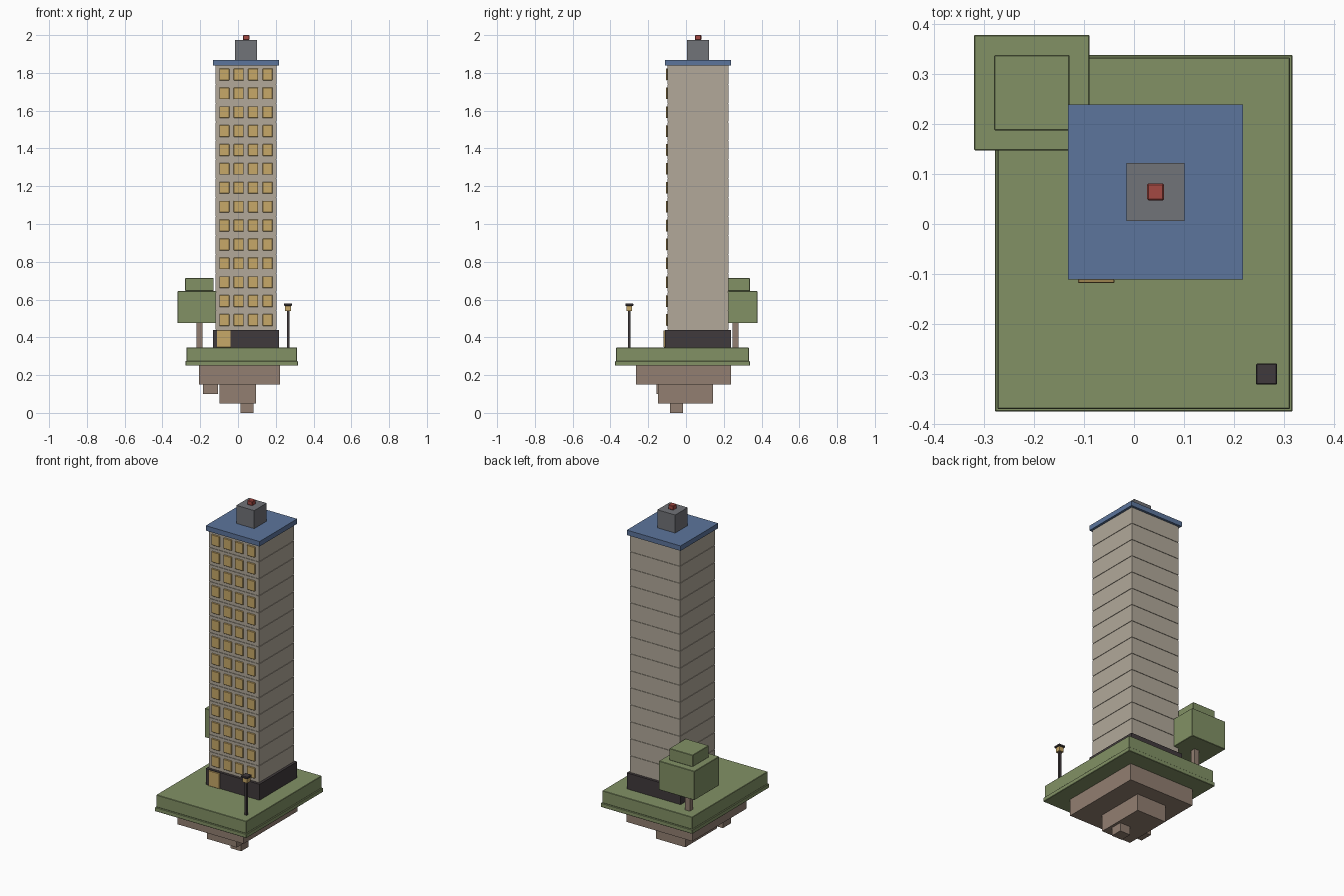
import bpy, bmesh
from mathutils import Vector

if "Cube" in bpy.data.objects:
    bpy.data.objects.remove(bpy.data.objects["Cube"])


def material(name, rgb):
    """Flat colour from 0-255 sRGB values."""
    lin = []
    for c in rgb:
        c /= 255
        lin.append(c / 12.92 if c < 0.04045 else ((c + 0.055) / 1.055) ** 2.4)
    m = bpy.data.materials.new(name)
    m.diffuse_color = (*lin, 1)
    m.use_nodes = True
    m.node_tree.nodes["Principled BSDF"].inputs["Base Color"].default_value = m.diffuse_color
    return m


GREEN = material("leaf green", (130, 145, 101))
EARTH = material("earth brown", (146, 127, 113))
WALL = material("wall beige", (178, 169, 154))
DARK = material("charcoal", (64, 58, 60))
YELLOW = material("window yellow", (199, 168, 104))
BLUE = material("roof blue", (92, 117, 156))
GREY = material("machine grey", (113, 115, 120))
RED = material("beacon red", (163, 72, 66))


def boxes(name, mat, bounds, bevel=0.0):
    """One object made of boxes given as (x0, x1, y0, y1, z0, z1)."""
    bm = bmesh.new()
    for x0, x1, y0, y1, z0, z1 in bounds:
        made = bmesh.ops.create_cube(bm, size=1)["verts"]
        for v in made:
            v.co = Vector(((x0 + x1) / 2 + v.co.x * (x1 - x0),
                           (y0 + y1) / 2 + v.co.y * (y1 - y0),
                           (z0 + z1) / 2 + v.co.z * (z1 - z0)))
    me = bpy.data.meshes.new(name)
    bm.to_mesh(me)
    bm.free()
    me.materials.append(mat)
    ob = bpy.data.objects.new(name, me)
    bpy.context.collection.objects.link(ob)
    if bevel:
        mod = ob.modifiers.new("bevel", "BEVEL")
        mod.width = bevel
        mod.segments = 1
    return ob


def square(cx, cy, size, z0, z1):
    h = size / 2
    return (cx - h, cx + h, cy - h, cy + h, z0, z1)


# Floating island
boxes("grass_rim", GREEN, [(-0.278, 0.317, -0.375, 0.338, 0.25, 0.274)], 0.002)
boxes("grass_top", GREEN, [(-0.273, 0.312, -0.370, 0.333, 0.274, 0.346)], 0.002)
boxes("earth_upper", EARTH, [(-0.207, 0.222, -0.265, 0.237, 0.15, 0.25)])
boxes("earth_middle", EARTH, [(-0.097, 0.096, -0.149, 0.144, 0.05, 0.15)])
boxes("earth_tip", EARTH, [(0.013, 0.081, -0.086, -0.017, 0.0, 0.05)])
boxes("earth_lump", EARTH, [(-0.184, -0.107, -0.156, -0.08, 0.10, 0.15)])

# Tower: dark lobby, stacked storeys around a core, flat roof
TX, TY = 0.043, 0.064
FLOORS, PITCH, Z0 = 14, 0.1, 0.44
boxes("lobby", DARK, [square(TX, TY, 0.35, 0.346, Z0)])
boxes("core", WALL, [square(TX, TY, 0.318, Z0, Z0 + FLOORS * PITCH)])
boxes("storeys", WALL, [square(TX, TY, 0.324, Z0 + i * PITCH + 0.0015,
                               Z0 + (i + 1) * PITCH - 0.0015)
                        for i in range(FLOORS)])
boxes("roof", BLUE, [square(TX, TY, 0.35, 1.839, 1.868)])
boxes("roof_machine_room", GREY, [square(TX, TY, 0.116, 1.868, 1.974)])
boxes("beacon", RED, [square(TX, TY, 0.034, 1.974, 2.0)], 0.003)

# Windows on the front, and the door
wins = []
for i in range(FLOORS):
    zc = Z0 + (i + 0.5) * PITCH + 0.002
    for c in range(4):
        xc = TX - 0.001 + (c - 1.5) * 0.0765
        wins.append((xc - 0.0265, xc + 0.0265, -0.106, -0.0975,
                     zc - 0.031, zc + 0.031))
boxes("windows", YELLOW, wins, 0.002)
boxes("door", YELLOW, [(-0.112, -0.039, -0.118, -0.110, 0.346, 0.437)], 0.002)

# Tree
boxes("tree_trunk", EARTH, [square(-0.204, 0.2625, 0.031, 0.346, 0.475)])
boxes("tree_crown", GREEN, [square(-0.204, 0.2625, 0.231, 0.475, 0.645)], 0.002)
boxes("tree_crown_top", GREEN, [square(-0.204, 0.2625, 0.151, 0.645, 0.714)], 0.002)

# Street lamp
boxes("lamp_post", DARK, [square(0.265, -0.30, 0.013, 0.346, 0.54)])
boxes("lamp_light", YELLOW, [square(0.265, -0.30, 0.03, 0.54, 0.567)])
boxes("lamp_cap", DARK, [square(0.265, -0.30, 0.042, 0.567, 0.579)], 0.002)
